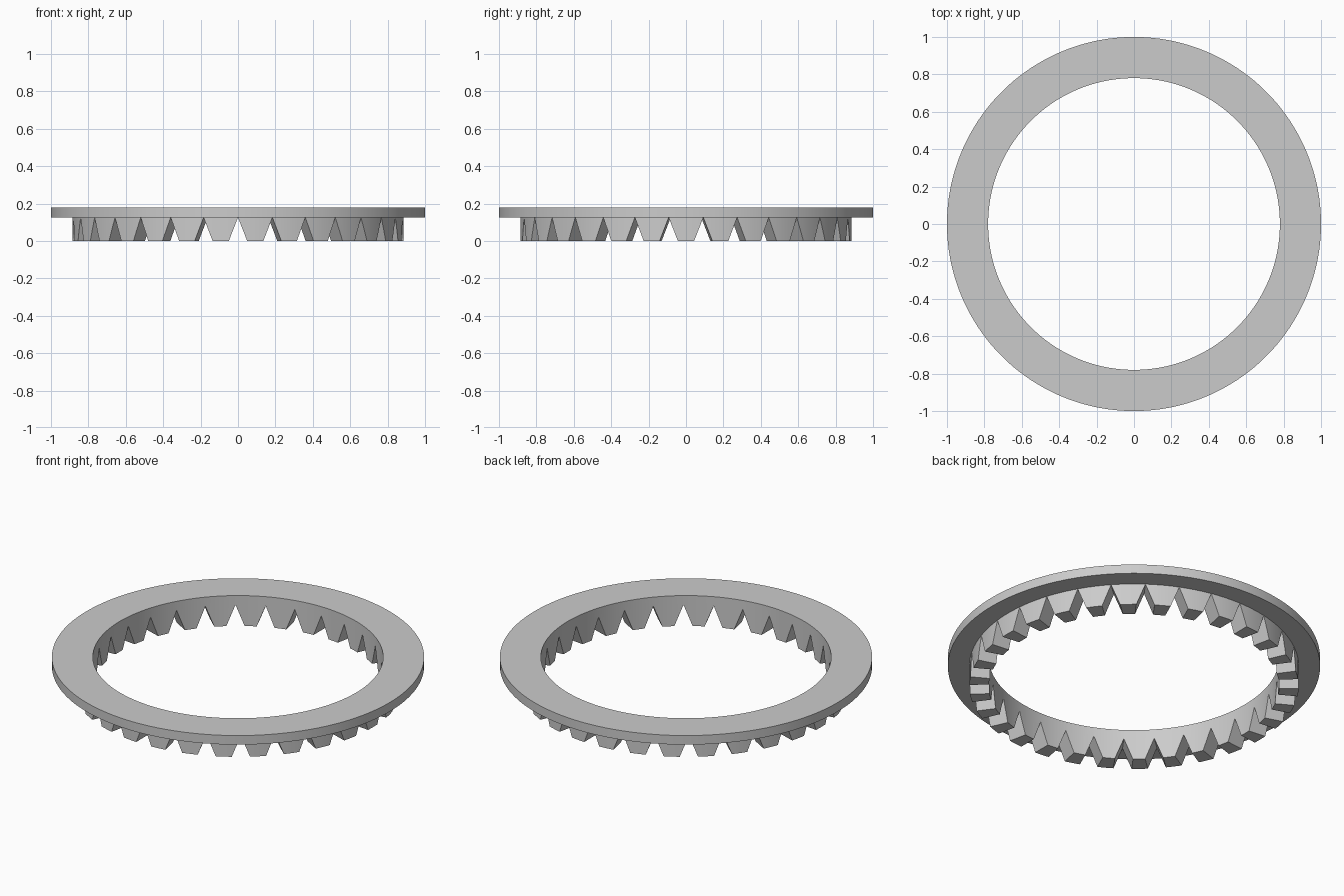
import bpy, bmesh
from math import cos, sin, pi, tau

old = bpy.data.objects.get("Cube")
if old:
    bpy.data.objects.remove(old, do_unlink=True)

OUTER, TOOTH_OUTER, INNER = 1.0, 0.885, 0.78
TOP, FLANGE_BOTTOM = 0.18, 0.126
SEGMENTS, TEETH = 180, 30
NOTCH_HALF = 0.049


def make_object(name, bm):
    bmesh.ops.recalc_face_normals(bm, faces=bm.faces)
    mesh = bpy.data.meshes.new(name)
    bm.to_mesh(mesh)
    bm.free()
    obj = bpy.data.objects.new(name, mesh)
    bpy.context.collection.objects.link(obj)
    return obj


# Plain grey metal
grey = bpy.data.materials.new("plain_grey")
grey.use_nodes = True
colour = (0.6, 0.6, 0.6, 1)
grey.diffuse_color = colour
grey.node_tree.nodes["Principled BSDF"].inputs["Base Color"].default_value = colour

# Ring: stepped profile turned around the z axis
profile = [(INNER, 0), (TOOTH_OUTER, 0), (TOOTH_OUTER, FLANGE_BOTTOM),
           (OUTER, FLANGE_BOTTOM), (OUTER, TOP), (INNER, TOP)]
bm = bmesh.new()
loops = []
for i in range(SEGMENTS):
    a = tau * i / SEGMENTS
    loops.append([bm.verts.new((r * cos(a), r * sin(a), z)) for r, z in profile])
for i in range(SEGMENTS):
    here, there = loops[i - 1], loops[i]
    for j in range(len(profile)):
        bm.faces.new((here[j - 1], here[j], there[j], there[j - 1]))
ring = make_object("toothed_ring", bm)
ring.data.materials.append(grey)

# Notch cutters: triangular prisms pointing outwards, one between each pair of teeth
bm = bmesh.new()
apex = FLANGE_BOTTOM - 0.0005
low = -0.02
half = NOTCH_HALF * (apex - low) / apex
for i in range(TEETH):
    a = pi / 2 + tau * i / TEETH
    ends = []
    for r in (INNER - 0.06, TOOTH_OUTER + 0.06):
        ends.append([bm.verts.new((r * cos(a) - s * sin(a), r * sin(a) + s * cos(a), z))
                     for s, z in ((-half, low), (half, low), (0, apex))])
    near, far = ends
    bm.faces.new(near)
    bm.faces.new(far)
    for j in range(3):
        bm.faces.new((near[j - 1], near[j], far[j], far[j - 1]))
cutter = make_object("notch_cutter", bm)
cutter.hide_render = True

# Cut the teeth
cut = ring.modifiers.new("Teeth", "BOOLEAN")
cut.operation = "DIFFERENCE"
cut.solver = "EXACT"
cut.object = cutter
bpy.context.view_layer.objects.active = ring
ring.select_set(True)
bpy.ops.object.modifier_apply(modifier=cut.name)
bpy.data.objects.remove(cutter, do_unlink=True)

# Smooth the round walls, keep the edges crisp
bpy.ops.object.shade_smooth_by_angle(angle=pi / 9)
